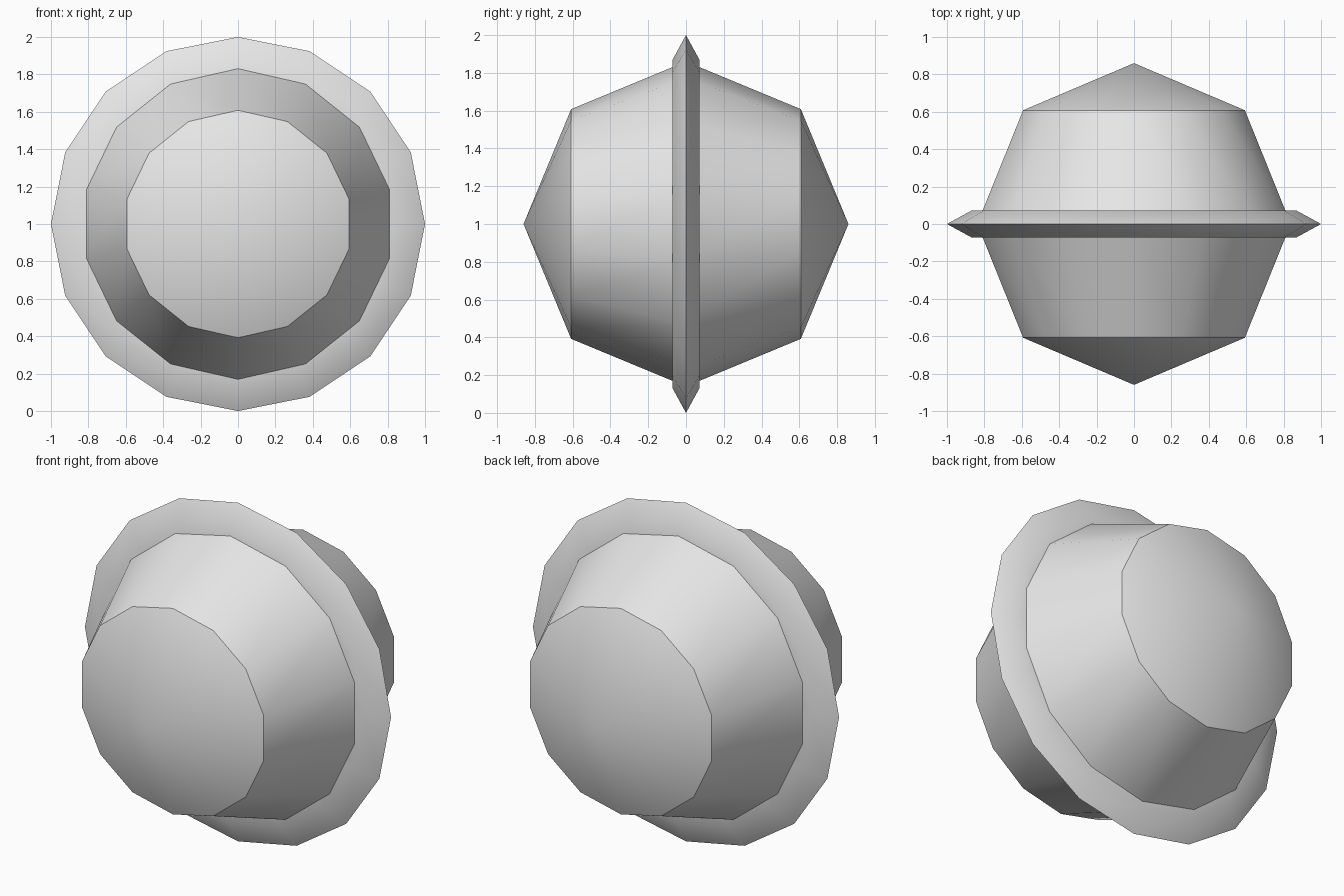
import bpy, math

if "Cube" in bpy.data.objects:
    bpy.data.objects.remove(bpy.data.objects["Cube"])

grey = bpy.data.materials.new("light_grey")
grey.diffuse_color = (0.8, 0.8, 0.8, 1)
grey.use_nodes = True
grey.node_tree.nodes["Principled BSDF"].inputs["Base Color"].default_value = grey.diffuse_color


def finish(name, scale):
    """Name, turn the axis to y, lift to the centre height and shade."""
    ob = bpy.context.object
    ob.name = name
    ob.scale = scale
    ob.rotation_euler = (math.pi / 2, 0, 0)
    ob.location = (0, 0, 1)
    bpy.ops.object.transform_apply(location=True, rotation=True, scale=True)
    ob.data.materials.append(grey)
    bpy.ops.object.shade_smooth_by_angle(angle=math.radians(30))
    return ob


# Faceted ball with its poles on the front and back
bpy.ops.mesh.primitive_uv_sphere_add(segments=14, ring_count=4, radius=0.86)
finish("ball", (1, 1, 1))

# Flattened ring around the ball's equator
bpy.ops.mesh.primitive_torus_add(major_segments=16, minor_segments=6,
                                 major_radius=0.74, minor_radius=0.26)
finish("ring", (1, 1, 0.316))
